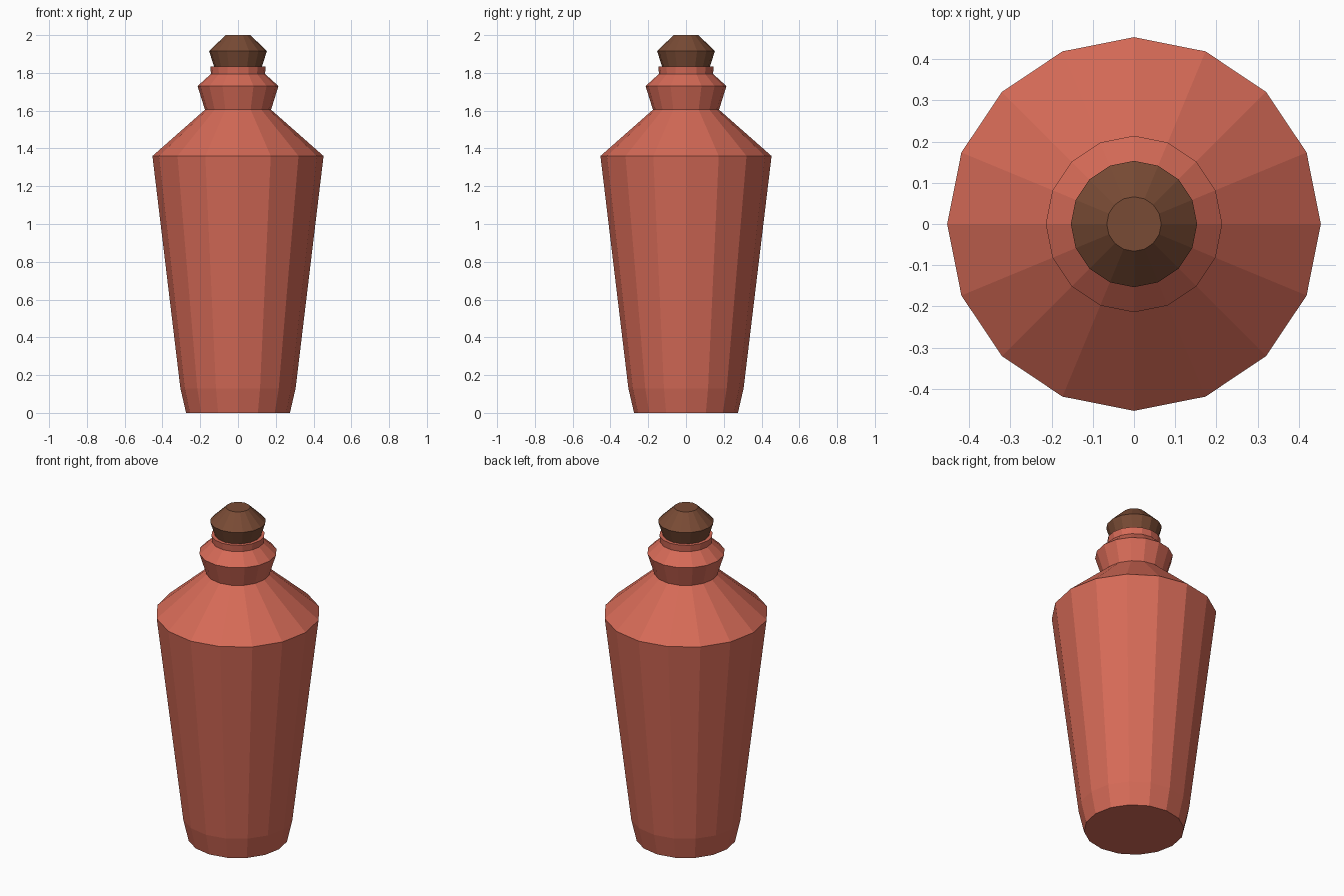
import bpy, bmesh
from math import cos, sin, tau

if "Cube" in bpy.data.objects:
    bpy.data.objects.remove(bpy.data.objects["Cube"])

SIDES = 16


def material(name, color):
    mat = bpy.data.materials.new(name)
    mat.diffuse_color = (*color, 1)
    mat.use_nodes = True
    mat.node_tree.nodes["Principled BSDF"].inputs["Base Color"].default_value = mat.diffuse_color
    return mat


def lathe(name, profile, mat):
    """Spin a (radius, z) profile into a flat-faced solid with capped ends."""
    bm = bmesh.new()
    rings = [[bm.verts.new((r * cos(tau * i / SIDES), r * sin(tau * i / SIDES), z))
              for i in range(SIDES)] for r, z in profile]
    for low, high in zip(rings, rings[1:]):
        for i in range(SIDES):
            j = (i + 1) % SIDES
            bm.faces.new((low[i], low[j], high[j], high[i]))
    bm.faces.new(rings[0][::-1])
    bm.faces.new(rings[-1])
    mesh = bpy.data.meshes.new(name)
    bm.to_mesh(mesh)
    bm.free()
    mesh.materials.append(mat)
    obj = bpy.data.objects.new(name, mesh)
    bpy.context.collection.objects.link(obj)
    return obj


# Bottle: tapered body, sloped shoulder, collar and slightly flared rim
lathe("bottle", [(0.275, 0), (0.305, 0.13), (0.453, 1.36), (0.175, 1.605),
                 (0.214, 1.73), (0.143, 1.795), (0.147, 1.835)],
      material("red_glass", (0.67, 0.145, 0.095)))

# Cork stopper seated in the rim
lathe("stopper", [(0.115, 1.80), (0.127, 1.835), (0.153, 1.915), (0.066, 2.0)],
      material("cork", (0.19, 0.07, 0.035)))
